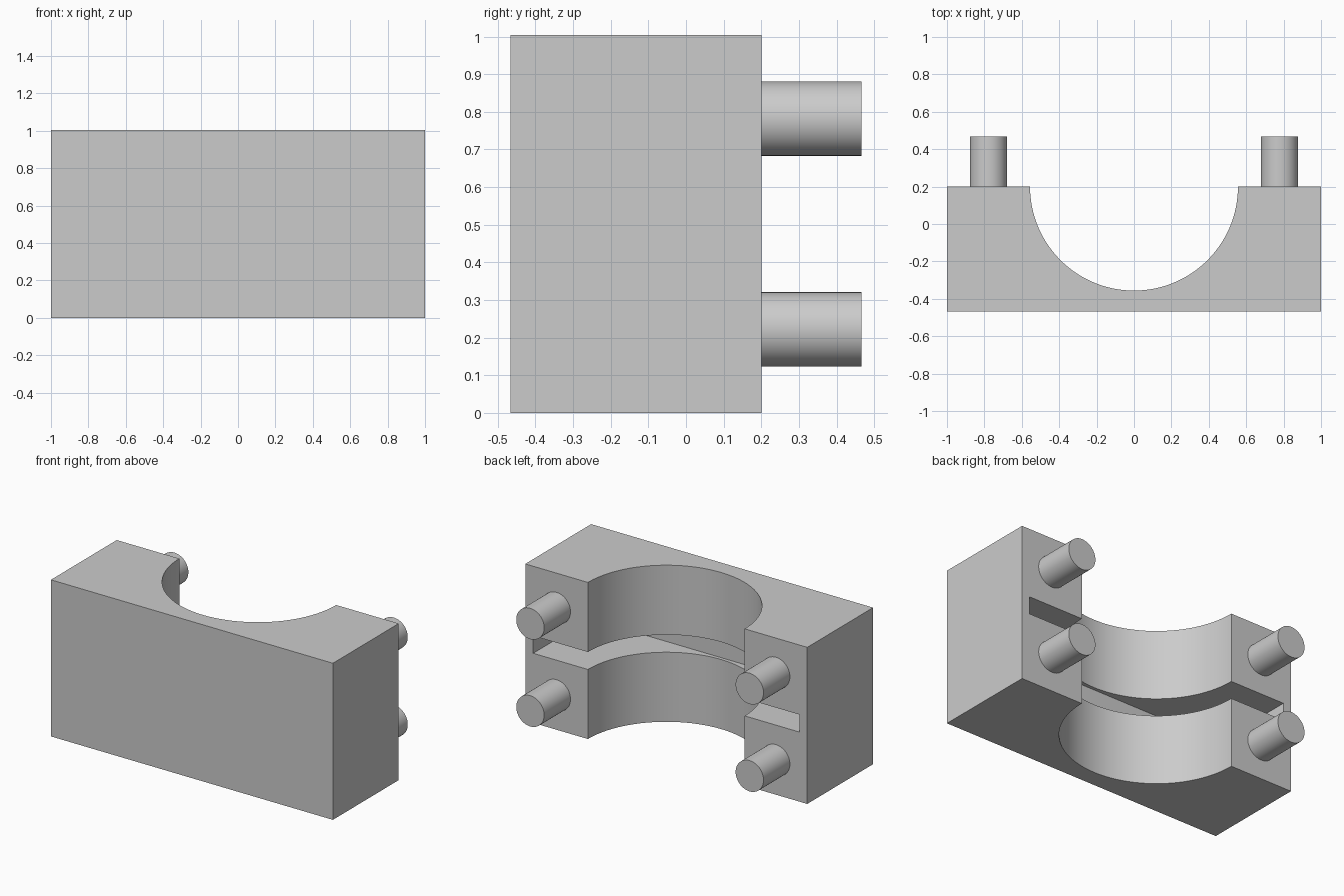
import bpy
import math

cube = bpy.data.objects.get("Cube")
if cube:
    bpy.data.objects.remove(cube, do_unlink=True)

# Overall sizes
HEIGHT = 1.004
MID = HEIGHT / 2
FRONT, BACK, PIN_END = -0.467, 0.2, 0.467
BORE = 0.556

grey = bpy.data.materials.new("plain grey")
grey.use_nodes = True
grey.diffuse_color = (0.6, 0.6, 0.6, 1)
grey.node_tree.nodes["Principled BSDF"].inputs["Base Color"].default_value = (0.6, 0.6, 0.6, 1)


def finish(obj, name):
    obj.name = name
    obj.data.materials.clear()
    obj.data.materials.append(grey)
    return obj


def box(name, x, y0, y1, z0, z1):
    bpy.ops.mesh.primitive_cube_add(size=1, location=(0, (y0 + y1) / 2, (z0 + z1) / 2))
    obj = bpy.context.object
    obj.scale = (2 * x, y1 - y0, z1 - z0)
    bpy.ops.object.transform_apply(location=False, rotation=False, scale=True)
    return finish(obj, name)


def cylinder(name, radius, depth, location, rotation=(0, 0, 0), sides=48):
    bpy.ops.mesh.primitive_cylinder_add(vertices=sides, radius=radius, depth=depth,
                                        location=location, rotation=rotation)
    return finish(bpy.context.object, name)


def smooth(obj):
    bpy.ops.object.select_all(action="DESELECT")
    obj.select_set(True)
    bpy.context.view_layer.objects.active = obj
    bpy.ops.object.shade_smooth_by_angle(angle=math.radians(30))


def cut(target, cutter):
    cutter.hide_render = True
    mod = target.modifiers.new("cut", "BOOLEAN")
    mod.operation = "DIFFERENCE"
    mod.solver = "EXACT"
    mod.object = cutter
    bpy.context.view_layer.objects.active = target
    bpy.ops.object.modifier_apply(modifier=mod.name)
    bpy.data.objects.remove(cutter, do_unlink=True)


# Clamp block with a half-round bore and a flat slot at mid height
block = box("clamp_block", 1, FRONT, BACK, 0, HEIGHT)
cut(block, cylinder("bore_cutter", BORE, 2, (0, BACK, MID), sides=128))
cut(block, box("slot_cutter", 0.944, -0.377, 0.4, MID - 0.056, MID + 0.056))
smooth(block)

# Four locating pins on the back faces
for side, x in (("left", 0.778), ("right", -0.778)):
    for level, z in (("lower", MID - 0.28), ("upper", MID + 0.28)):
        pin = cylinder(f"{level}_{side}_pin", 0.099, PIN_END - BACK,
                       (x, (BACK + PIN_END) / 2, z), (math.pi / 2, 0, 0))
        smooth(pin)
